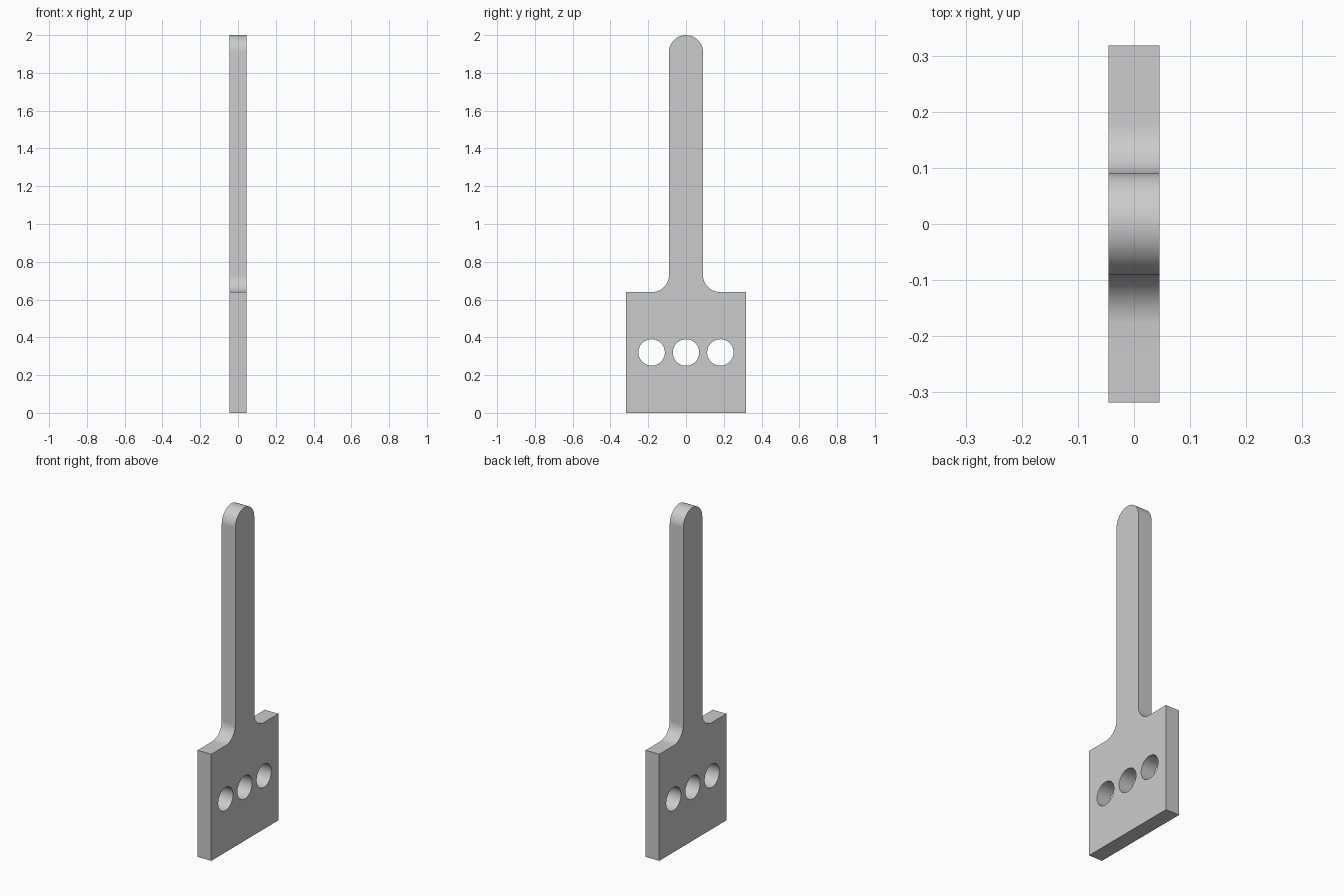
import bpy, bmesh
from math import pi, cos, sin, radians
from mathutils import Matrix

cube = bpy.data.objects.get("Cube")
if cube:
    bpy.data.objects.remove(cube, do_unlink=True)

THICK = 0.09
PLATE_W, PLATE_H = 0.318, 0.64    # half width and height of the plate
STEM_W, TOP = 0.09, 2.0           # half width of the stem, overall height
FILLET = 0.09
HOLE_R, HOLE_Z, HOLE_GAP = 0.07, 0.32, 0.182


def arc(cy, cz, r, start, end, steps=20):
    """Points on an arc, angles in degrees."""
    angles = [radians(start + (end - start) * i / steps) for i in range(steps + 1)]
    return [(cy + r * cos(a), cz + r * sin(a)) for a in angles]


def add_loop(curve, points):
    spline = curve.splines.new('POLY')
    spline.points.add(len(points) - 1)
    for p, (u, v) in zip(spline.points, points):
        p.co = (u, v, 0, 1)
    spline.use_cyclic_u = True


# Outline: right half of the plate, fillet and rounded tip, then mirrored
half = [(PLATE_W, 0), (PLATE_W, PLATE_H)]
half += arc(STEM_W + FILLET, PLATE_H + FILLET, FILLET, 270, 180)
half += arc(0, TOP - STEM_W, STEM_W, 0, 90)
outline = half + [(-y, z) for y, z in reversed(half[:-1])]

profile = bpy.data.curves.new("blade_profile", 'CURVE')
profile.dimensions = '2D'
profile.fill_mode = 'BOTH'
profile.extrude = THICK / 2
add_loop(profile, outline)

# Row of three round holes
for i in (-1, 0, 1):
    add_loop(profile, arc(i * HOLE_GAP, HOLE_Z, HOLE_R, 0, 360, 48)[:-1])

# Turn the filled profile into a solid standing in the y-z plane
helper = bpy.data.objects.new("profile_helper", profile)
bpy.context.collection.objects.link(helper)
depsgraph = bpy.context.evaluated_depsgraph_get()
mesh = bpy.data.meshes.new_from_object(helper.evaluated_get(depsgraph))
bpy.data.objects.remove(helper, do_unlink=True)
mesh.transform(Matrix(((0, 0, 1, 0), (1, 0, 0, 0), (0, 1, 0, 0), (0, 0, 0, 1))))

bm = bmesh.new()
bm.from_mesh(mesh)
bmesh.ops.remove_doubles(bm, verts=bm.verts, dist=0.0001)
bmesh.ops.recalc_face_normals(bm, faces=bm.faces)
bm.to_mesh(mesh)
bm.free()

# Single grey material
grey = bpy.data.materials.new("plain_grey")
grey.use_nodes = True
colour = (0.6, 0.6, 0.6, 1)
grey.diffuse_color = colour
grey.node_tree.nodes["Principled BSDF"].inputs["Base Color"].default_value = colour
mesh.materials.clear()
mesh.materials.append(grey)

blade = bpy.data.objects.new("drilled_plate_with_stem", mesh)
bpy.context.collection.objects.link(blade)
bpy.ops.object.select_all(action='DESELECT')
blade.select_set(True)
bpy.context.view_layer.objects.active = blade
bpy.ops.object.shade_smooth_by_angle(angle=radians(30))
